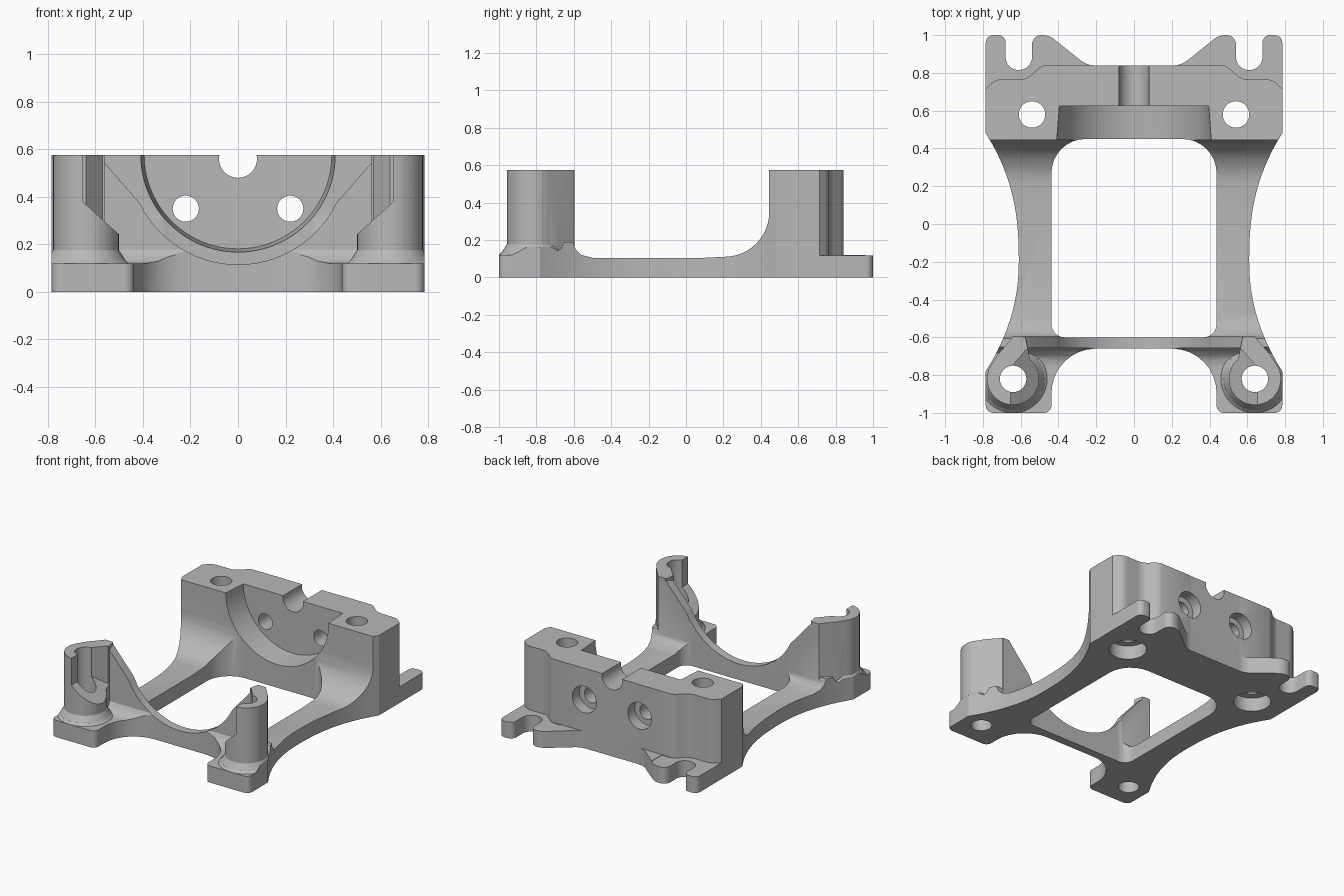
import bpy, bmesh
from math import sin, cos, pi, radians, tan
from mathutils import Vector, Matrix

if "Cube" in bpy.data.objects:
    bpy.data.objects.remove(bpy.data.objects["Cube"])

TOP = 0.575
OVER = 0.7      # height that parts and cutters run past the top

grey = bpy.data.materials.new("plain grey")
grey.use_nodes = True
grey.diffuse_color = (0.48, 0.48, 0.48, 1)
grey.node_tree.nodes["Principled BSDF"].inputs["Base Color"].default_value = grey.diffuse_color


def rounded(points, steps=8):
    """Polygon of (a, b, radius) corners, each rounded by a tangent arc."""
    out = []
    for i, p in enumerate(points):
        here, r = Vector(p[:2]), p[2] if len(p) > 2 else 0
        if r == 0:
            out.append(tuple(here))
            continue
        u = (Vector(points[i - 1][:2]) - here).normalized()
        v = (Vector(points[(i + 1) % len(points)][:2]) - here).normalized()
        half = u.angle(v) / 2
        centre = here + (u + v).normalized() * (r / sin(half))
        start = here + u * (r / tan(half)) - centre
        end = here + v * (r / tan(half)) - centre
        sweep = start.angle(end)
        for k in range(steps + 1):
            t = k / steps
            q = (start * sin((1 - t) * sweep) + end * sin(t * sweep)) / sin(sweep)
            out.append(tuple(centre + q))
    return out


def mirrored(half):
    """Close a right-hand outline that starts and ends on the centre line."""
    return half + [(-p[0],) + tuple(p[1:]) for p in reversed(half) if abs(p[0]) > 1e-5]


def finish(name, bm):
    bmesh.ops.recalc_face_normals(bm, faces=bm.faces)
    mesh = bpy.data.meshes.new(name)
    bm.to_mesh(mesh)
    bm.free()
    mesh.materials.append(grey)
    ob = bpy.data.objects.new(name, mesh)
    bpy.context.collection.objects.link(ob)
    return ob


def prism(name, pts, axis, lo, hi, floor=None):
    """Extrude an outline along an axis; floor(x) may slope the lower end."""
    place = {"x": lambda a, b, t: (t, a, b),
             "y": lambda a, b, t: (a, t, b),
             "z": lambda a, b, t: (a, b, t)}[axis]
    bm = bmesh.new()
    ends = [[bm.verts.new(place(a, b, floor(a) if floor and t == lo else t)) for a, b in pts]
            for t in (lo, hi)]
    for ring in ends:
        bm.faces.new(ring)
    for i in range(len(pts)):
        j = (i + 1) % len(pts)
        bm.faces.new((ends[0][i], ends[0][j], ends[1][j], ends[1][i]))
    return finish(name, bm)


def cylinder(name, a, b, axis, lo, hi, r1, r2=None, sides=48):
    """Cylinder or cone between lo and hi along y or z."""
    bm = bmesh.new()
    bmesh.ops.create_cone(bm, cap_ends=True, segments=sides, radius1=r1,
                          radius2=r1 if r2 is None else r2, depth=hi - lo)
    mid = (lo + hi) / 2
    if axis == "y":
        bm.transform(Matrix.Translation((a, mid, b)) @ Matrix.Rotation(radians(-90), 4, "X"))
    else:
        bm.transform(Matrix.Translation((a, b, mid)))
    return finish(name, bm)


def combine(target, tool, operation):
    mod = target.modifiers.new("combine", "BOOLEAN")
    mod.object, mod.operation, mod.solver = tool, operation, "EXACT"
    bpy.context.view_layer.objects.active = target
    bpy.ops.object.modifier_apply(modifier=mod.name)
    bpy.data.objects.remove(tool)


# Side profile: pads, rails, swept-up rear block
sweep = [(0.205 + 0.24 * sin(t), 0.35 - 0.24 * cos(t)) for t in (pi / 2 * (1 - k / 12) for k in range(13))]
profile = [(-1.1, -0.05), (1.1, -0.05), (1.1, 0.12), (0.842, 0.12), (0.842, OVER), (0.445, OVER)] + sweep + [
    (0.1, 0.105), (-0.5, 0.105), (-0.56, 0.12), (-0.59, 0.15), (-0.605, 0.19),
    (-0.65, 0.19), (-0.67, 0.155), (-0.7, 0.13), (-0.74, 0.12), (-1.1, 0.12)]
body = prism("bracket_body", profile, "x", -0.9, 0.9)

# Front wall, cut by a round cradle with straight sloping shoulders
wall = mirrored([(0, 0.04), (0.64, 0.04), (0.64, OVER), (0, OVER)])
combine(body, prism("front_wall", wall, "y", -0.657, -0.595), "UNION")
cradle = [(0.46 * sin(t), TOP - 0.46 * cos(t)) for t in (radians(64) * k / 24 for k in range(25))]
cradle += [(0.73, 0.735), (0, 0.735)]
combine(body, prism("cradle", mirrored(cradle), "y", -1.2, -0.4), "DIFFERENCE")

# Front posts with flared feet and a web to the wall
for side in (1, -1):
    x, y = side * 0.64, -0.82
    web = [(0.575, -0.598), (0.64, -0.598), (0.72, -0.69), (0.77, -0.77), (0.64, -0.82), (0.55, -0.72)]
    combine(body, prism("post_web", [(side * a, b) for a, b in web], "z", 0.05, 0.68), "UNION")
    combine(body, cylinder("front_post", x, y, "z", 0.06, 0.66, 0.138), "UNION")
    for lo, hi, r1, r2 in ((0.1, 0.135, 0.2, 0.165), (0.13, 0.18, 0.168, 0.136)):
        combine(body, cylinder("post_foot", x, y, "z", lo, hi, r1, r2), "UNION")

# Plan outline: waisted rails, forked rear lugs, arched front
waist = []
for k in range(29):
    y = -0.78 + k * (0.48 + 0.78) / 28
    d = y + 0.2
    waist.append((0.61 + 0.175 * ((d / 0.68) ** 2.5 if d > 0 else (-d / 0.58) ** 2.1), y))
half = [(0, -0.66), (0.437, -0.66, 0.235), (0.437, -1, 0.04), (0.785, -1, 0.04)] + waist + [
    (0.785, 1, 0.04), (0.68, 1, 0.04), (0.68, 0.815, 0.069), (0.54, 0.815, 0.069),
    (0.54, 1, 0.05), (0.45, 1, 0.1), (0.25, 0.84, 0.12), (0, 0.84)]
combine(body, prism("plan_outline", rounded(mirrored(half)), "z", 0, TOP), "INTERSECT")

# Central window
window = [(0, -0.6), (0.437, -0.6, 0.07), (0.437, 0.45, 0.18), (0, 0.45)]
combine(body, prism("window", rounded(mirrored(window)), "z", -0.1, OVER), "DIFFERENCE")

# Bearing pocket and its groove
combine(body, cylinder("pocket", 0, TOP + 0.001, "y", 0.4, 0.625, 0.413, 0.395, sides=96), "DIFFERENCE")
combine(body, cylinder("groove", 0, 0.56, "y", 0.55, 0.95, 0.08), "DIFFERENCE")

for side in (1, -1):
    # Clearance above the rear lugs
    recess = [(0.9, 0.6), (0.9, 1.1), (0.4, 1.1), (0.4, 0.846), (0.48, 0.846, 0.09),
              (0.57, 0.765, 0.1), (0.735, 0.765, 0.08)]
    combine(body, prism("lug_recess", [(side * a, b) for a, b in rounded(recess)], "z", 0.117, OVER), "DIFFERENCE")
    # Horizontal bolt holes, counterbored at the back
    combine(body, cylinder("bolt_hole", side * 0.22, 0.35, "y", 0.5, 0.95, 0.055), "DIFFERENCE")
    combine(body, cylinder("bolt_seat", side * 0.22, 0.35, "y", 0.76, 0.95, 0.095), "DIFFERENCE")
    # Vertical bolt holes, counterbored underneath
    combine(body, cylinder("block_hole", side * 0.54, 0.58, "z", -0.1, OVER, 0.07), "DIFFERENCE")
    combine(body, cylinder("block_seat", side * 0.54, 0.58, "z", -0.1, 0.1, 0.125), "DIFFERENCE")
    # Post opening facing inwards, with a sloping sill
    opening = [(0.655, -1.1), (0.655, -0.85), (0.64, -0.745), (0.6, -0.7), (0.57, -0.664), (0.46, -0.664), (0.46, -1.1)]
    combine(body, prism("post_opening", [(side * a, b) for a, b in opening], "z", 0, OVER,
                        floor=lambda a: 0.25 + 0.9 * (abs(a) - 0.51)), "DIFFERENCE")
    combine(body, cylinder("post_hole", side * 0.64, -0.82, "z", -0.1, OVER, 0.07), "DIFFERENCE")

# Smooth curved walls, crisp machined edges
bpy.ops.object.select_all(action="DESELECT")
body.select_set(True)
bpy.context.view_layer.objects.active = body
bpy.ops.object.shade_smooth_by_angle(angle=radians(28))
